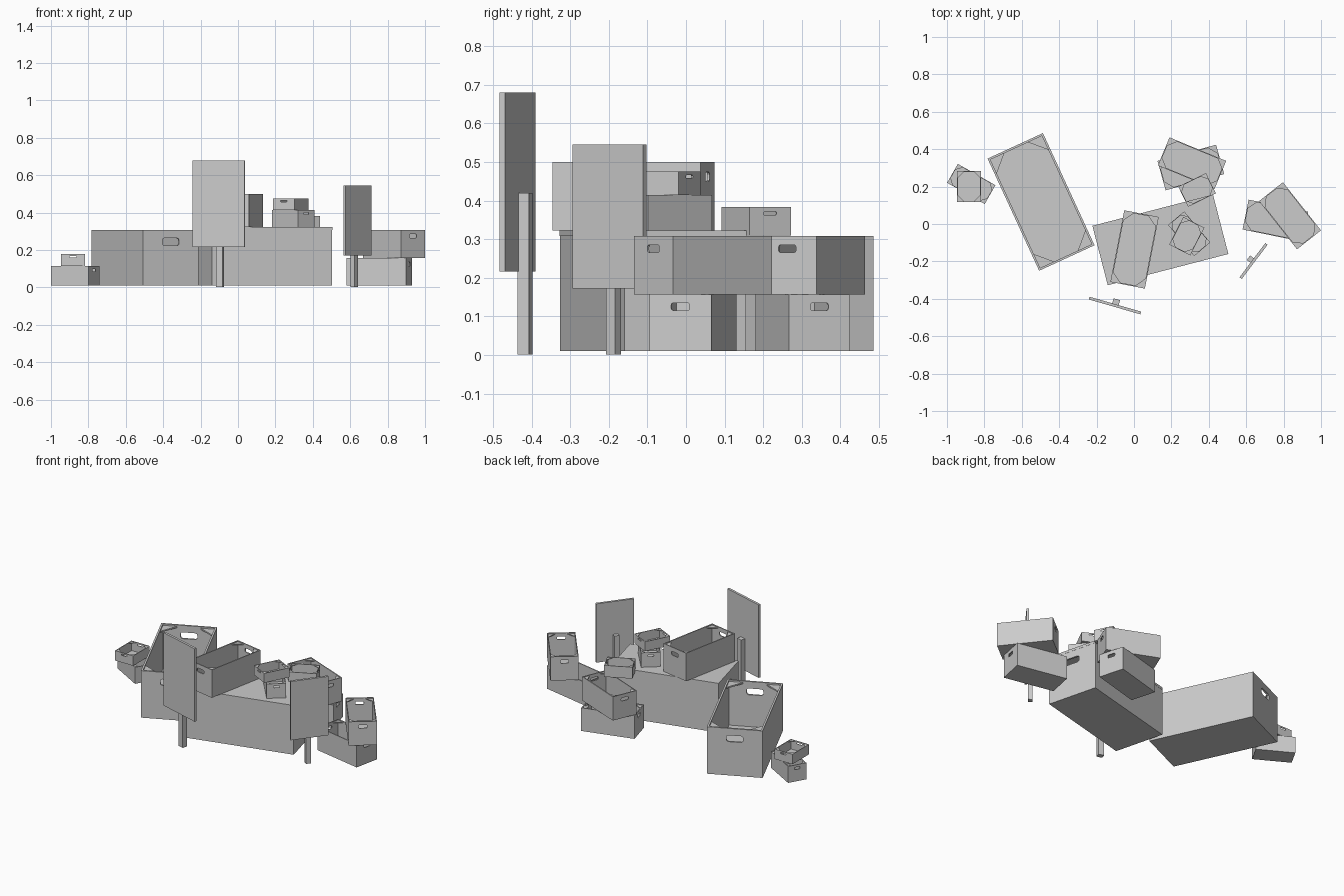
import bpy, bmesh
from math import radians
from mathutils import Matrix

if "Cube" in bpy.data.objects:
    bpy.data.objects.remove(bpy.data.objects["Cube"])


def mesh_object(name, bm):
    bmesh.ops.recalc_face_normals(bm, faces=bm.faces)
    me = bpy.data.meshes.new(name)
    bm.to_mesh(me)
    bm.free()
    ob = bpy.data.objects.new(name, me)
    bpy.context.collection.objects.link(ob)
    return ob


def add_block(bm, center, size):
    bmesh.ops.create_cube(
        bm, size=1, matrix=Matrix.Translation(center) @ Matrix.Diagonal((*size, 1)))


def block(name, center, size, rot=0):
    bm = bmesh.new()
    add_block(bm, (0, 0, 0), size)
    ob = mesh_object(name, bm)
    ob.location = center
    ob.rotation_euler.z = radians(rot)
    return ob


def cut(ob, cutter):
    cutter.hide_render = True
    mod = ob.modifiers.new("cut", "BOOLEAN")
    mod.operation = "DIFFERENCE"
    mod.solver = "EXACT"
    mod.object = cutter
    bpy.context.view_layer.objects.active = ob
    bpy.ops.object.modifier_apply(modifier=mod.name)
    bpy.data.objects.remove(cutter)


def crate(name, x, y, z0, z1, w, l, rot):
    """Open box, long side along local y, with hand slots and corner plates."""
    h = z1 - z0
    t = 0.035 * w
    floor = 0.04 * h
    ob = block(name, (0, 0, h / 2), (w, l, h))
    cut(ob, block("cavity", (0, 0, floor + h / 2), (w - 2 * t, l - 2 * t, h)))
    # rounded hand slot through both short ends
    bm = bmesh.new()
    add_block(bm, (0, 0, 0.785 * h), (0.3 * w, l * 1.2, 0.135 * h))
    edges = [e for e in bm.edges
             if abs(e.verts[0].co.y - e.verts[1].co.y) > l]
    bmesh.ops.bevel(bm, geom=edges, offset=0.04 * h, offset_type="OFFSET",
                    segments=2, profile=0.5, affect="EDGES")
    cut(ob, mesh_object("slot", bm))
    # triangular plates in the four top corners
    bm = bmesh.new()
    leg, th = 0.25 * w, 0.03 * h
    for sx in (-1, 1):
        for sy in (-1, 1):
            cx, cy, cz = sx * (w / 2 - t), sy * (l / 2 - t), 0.97 * h - th
            tri = [bm.verts.new(p) for p in ((cx, cy, cz), (cx - sx * leg, cy, cz),
                                             (cx, cy - sy * leg, cz))]
            f = bm.faces.new(tri)
            ext = bmesh.ops.extrude_face_region(bm, geom=[f], use_keep_orig=True)["geom"]
            bmesh.ops.translate(bm, vec=(0, 0, th),
                                verts=[v for v in ext if isinstance(v, bmesh.types.BMVert)])
    plates = mesh_object(name + "_corner_plates", bm)
    for o, z in ((ob, z0 + h / 2), (plates, z0)):
        o.location = (x, y, z)
        o.rotation_euler.z = radians(rot)


def sign(name, board, length, z0, z1, pole, pole_top, pole_size, rot):
    block(name + "_board", (*board, (z0 + z1) / 2), (length, 0.015, z1 - z0), rot)
    block(name + "_post", (*pole, pole_top / 2 + 0.001),
          (pole_size, pole_size * 0.85, pole_top - 0.002), rot)


# Crates: x, y, bottom, top, width, length, rotation
crates = {
    "large_crate_left": (-0.497, 0.118, 0.01, 0.308, 0.326, 0.66, 24.7),
    "large_crate_middle": (0.141, -0.085, 0.01, 0.308, 0.326, 0.664, -75.5),
    "crate_on_lid": (0.003, -0.136, 0.323, 0.50, 0.188, 0.39, -11),
    "small_crate_on_lid": (0.295, -0.052, 0.323, 0.415, 0.113, 0.217, 40),
    "tray_on_lid": (0.282, -0.065, 0.415, 0.475, 0.127, 0.166, -27),
    "back_crate_lower": (0.304, 0.302, 0.01, 0.157, 0.163, 0.325, -74.5),
    "back_crate_upper": (0.31, 0.325, 0.157, 0.308, 0.163, 0.328, -112.5),
    "tray_on_back_crate": (0.337, 0.182, 0.31, 0.383, 0.12, 0.165, -64),
    "right_crate_lower": (0.756, 0.018, 0.01, 0.157, 0.163, 0.325, -101.5),
    "right_crate_upper": (0.834, 0.044, 0.157, 0.308, 0.163, 0.328, 38.3),
    "left_small_crate": (-0.870, 0.214, 0.01, 0.115, 0.116, 0.231, -119.5),
    "left_tray": (-0.882, 0.20, 0.115, 0.178, 0.128, 0.166, 0),
}
for name, args in crates.items():
    crate(name, *args)

# Lid closing the middle crate
block("crate_lid", (0.141, -0.085, 0.3155), (0.328, 0.666, 0.015), -75.5)

# Two free-standing boards on posts
sign("front_sign", (-0.102, -0.436), 0.287, 0.217, 0.68, (-0.096, -0.417), 0.42, 0.036, -16)
sign("right_sign", (0.639, -0.198), 0.229, 0.172, 0.545, (0.622, -0.188), 0.337, 0.03, 53)
